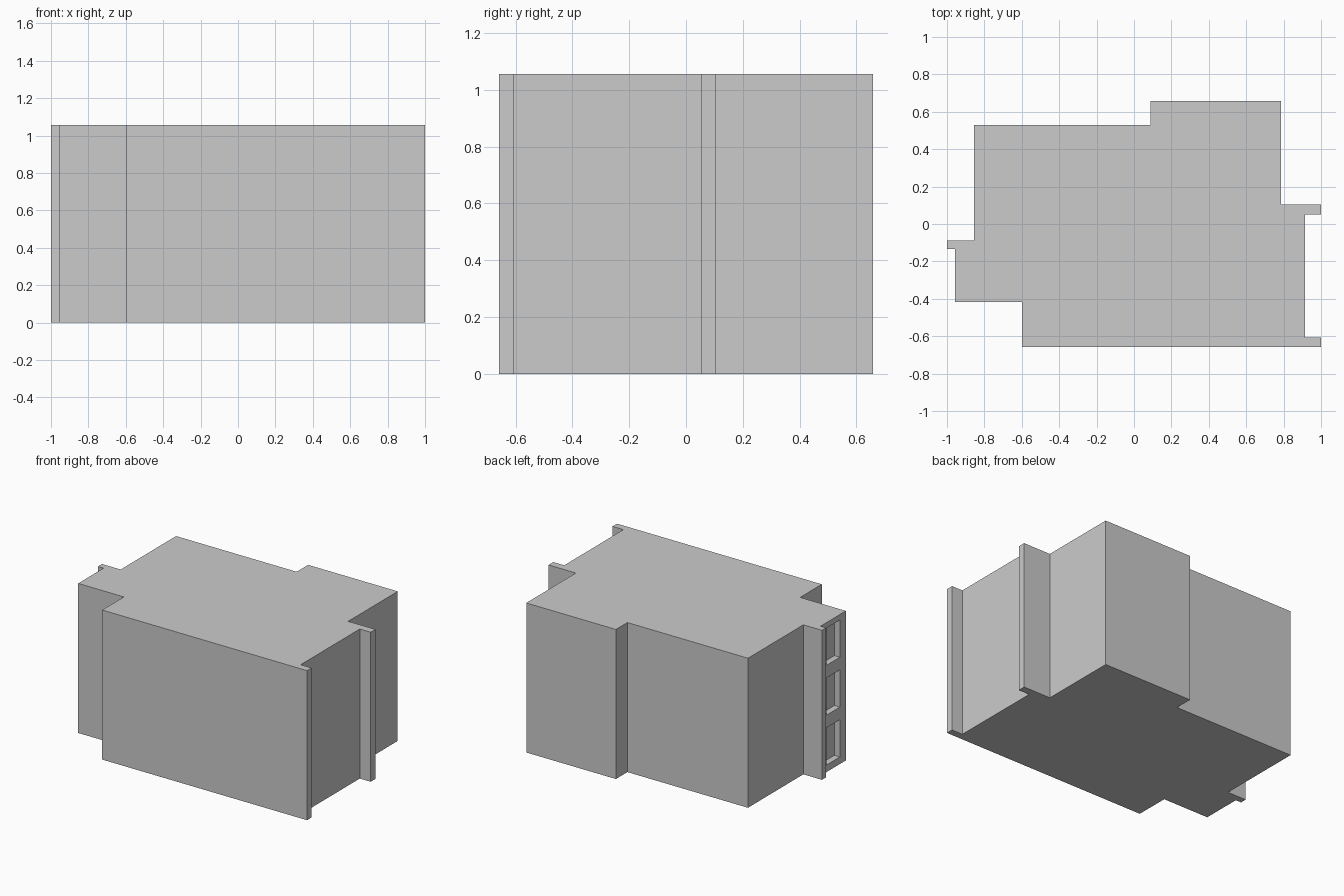
import bpy
import bmesh
from mathutils import Matrix, Vector

if "Cube" in bpy.data.objects:
    bpy.data.objects.remove(bpy.data.objects["Cube"])

HEIGHT = 1.056
FLOORS = 3


def new_object(name, bm):
    bmesh.ops.recalc_face_normals(bm, faces=bm.faces)
    mesh = bpy.data.meshes.new(name)
    bm.to_mesh(mesh)
    bm.free()
    obj = bpy.data.objects.new(name, mesh)
    bpy.context.collection.objects.link(obj)
    return obj


def add_box(bm, lo, hi):
    lo, hi = Vector(lo), Vector(hi)
    matrix = Matrix.Translation((lo + hi) / 2) @ Matrix.Diagonal((*(hi - lo), 1))
    bmesh.ops.create_cube(bm, size=1, matrix=matrix)


# Building block: stepped floor plan with thin wall fins, extruded to the roof
plan = [
    (-0.60, -0.658), (1.0, -0.658), (1.0, -0.608), (0.915, -0.608),
    (0.915, 0.052), (1.0, 0.052), (1.0, 0.105), (0.787, 0.105),
    (0.787, 0.658), (0.087, 0.658), (0.087, 0.53), (-0.855, 0.53),
    (-0.855, -0.088), (-1.0, -0.088), (-1.0, -0.133), (-0.957, -0.133),
    (-0.957, -0.416), (-0.60, -0.416),
]
bm = bmesh.new()
base = bm.faces.new([bm.verts.new((x, y, 0)) for x, y in plan])
top = bmesh.ops.extrude_face_region(bm, geom=[base], use_keep_orig=True)
top_verts = [g for g in top["geom"] if isinstance(g, bmesh.types.BMVert)]
bmesh.ops.translate(bm, verts=top_verts, vec=(0, 0, HEIGHT))
building = new_object("building_block", bm)

# Window recesses on the left wall, one per storey
bm = bmesh.new()
for floor in range(FLOORS):
    z = floor * HEIGHT / FLOORS
    add_box(bm, (-0.99, -0.35, z + 0.05), (-0.914, -0.20, z + 0.313))
cutter = new_object("window_cutter", bm)
cutter.hide_render = True
cutter.display_type = 'WIRE'

cut = building.modifiers.new("window_recesses", 'BOOLEAN')
cut.operation = 'DIFFERENCE'
cut.solver = 'EXACT'
cut.object = cutter
